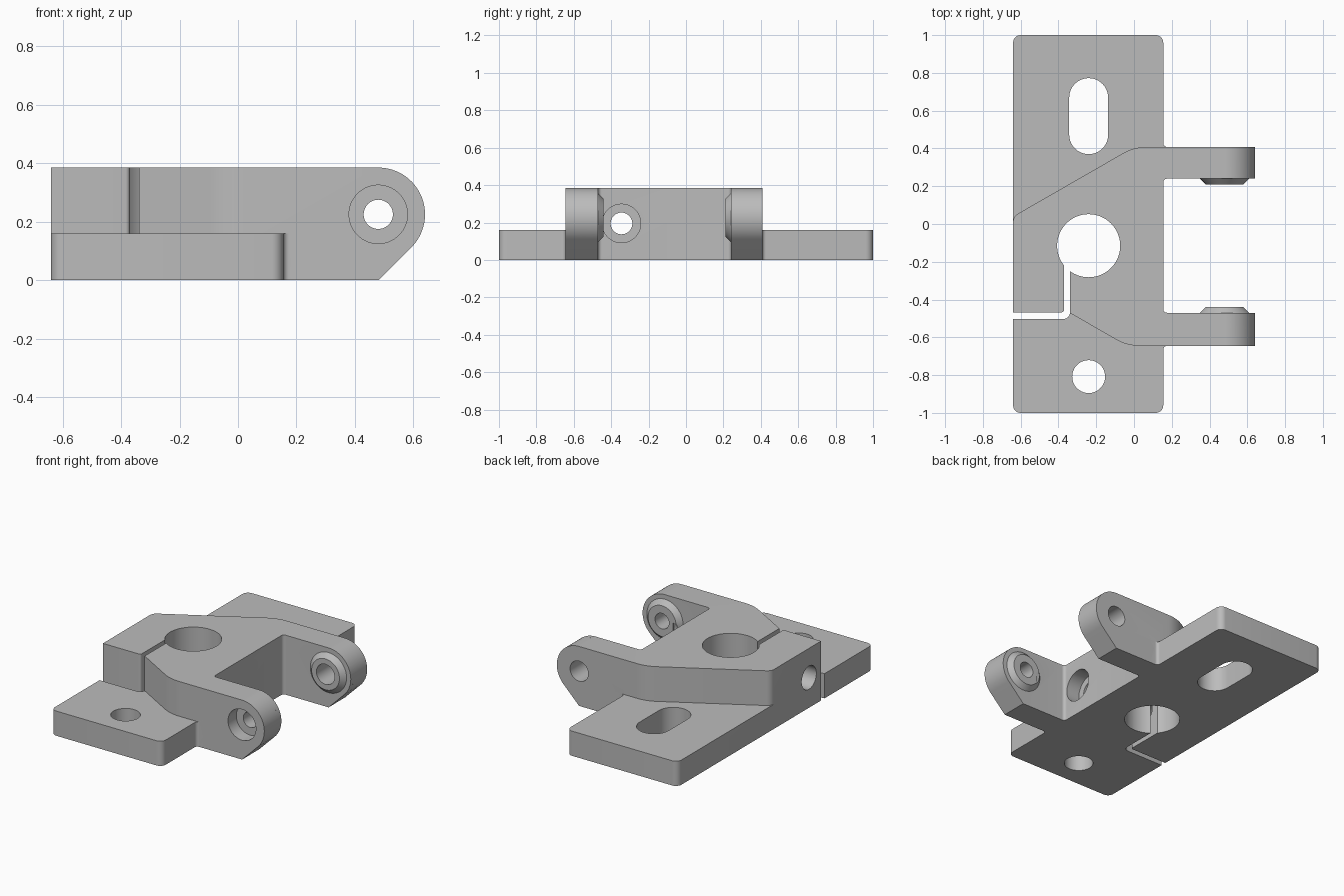
import bpy, bmesh, math
from mathutils import Vector, Matrix

if "Cube" in bpy.data.objects:
    bpy.data.objects.remove(bpy.data.objects["Cube"], do_unlink=True)

steel = bpy.data.materials.new("grey steel")
steel.use_nodes = True
steel.diffuse_color = (0.5, 0.5, 0.5, 1)
steel.node_tree.nodes["Principled BSDF"].inputs["Base Color"].default_value = (0.5, 0.5, 0.5, 1)


def rounded(corners, steps=8):
    """Outline with each (x, y, radius) corner filleted."""
    out = []
    for i, (x, y, r) in enumerate(corners):
        p = Vector((x, y))
        if r == 0:
            out.append(p)
            continue
        a = (Vector(corners[i - 1][:2]) - p).normalized()
        b = (Vector(corners[(i + 1) % len(corners)][:2]) - p).normalized()
        half = a.angle(b) / 2
        centre = p + (a + b).normalized() * r / math.sin(half)
        start = p + a * r / math.tan(half) - centre
        end = p + b * r / math.tan(half) - centre
        sweep = end.angle_signed(start)
        for k in range(steps + 1):
            out.append(centre + Matrix.Rotation(sweep * k / steps, 2) @ start)
    return out


def finish(name, bm):
    bmesh.ops.recalc_face_normals(bm, faces=bm.faces)
    mesh = bpy.data.meshes.new(name)
    bm.to_mesh(mesh)
    bm.free()
    mesh.materials.append(steel)
    obj = bpy.data.objects.new(name, mesh)
    bpy.context.collection.objects.link(obj)
    return obj


def prism(name, outline, low, high, upright=False):
    """Extrude an outline along z, or an xz outline along y when upright."""
    bm = bmesh.new()
    place = (lambda p, h: (p.x, h, p.y)) if upright else (lambda p, h: (p.x, p.y, h))
    face = bm.faces.new([bm.verts.new(place(p, low)) for p in outline])
    new = bmesh.ops.extrude_face_region(bm, geom=[face])["geom"]
    shift = Vector(place(Vector((0, 0)), high - low))
    bmesh.ops.translate(bm, vec=shift, verts=[v for v in new if isinstance(v, bmesh.types.BMVert)])
    return finish(name, bm)


def rod(name, start, end, r1, r2=None):
    """Cylinder or cone between two points."""
    start, end = Vector(start), Vector(end)
    axis = end - start
    turn = Vector((0, 0, 1)).rotation_difference(axis).to_matrix().to_4x4()
    bm = bmesh.new()
    bmesh.ops.create_cone(bm, cap_ends=True, segments=64, radius1=r1,
                          radius2=r1 if r2 is None else r2, depth=axis.length,
                          matrix=Matrix.Translation((start + end) / 2) @ turn)
    return finish(name, bm)


def combine(target, tool, operation):
    tool.hide_render = True
    mod = target.modifiers.new(operation.lower(), "BOOLEAN")
    mod.operation, mod.solver, mod.object = operation, "EXACT", tool
    bpy.context.view_layer.objects.active = target
    bpy.ops.object.modifier_apply(modifier=mod.name)
    bpy.data.objects.remove(tool, do_unlink=True)


# Raised body with two arms
bracket = prism("hinge_bracket", rounded([
    (-0.64, 0.04, 0.05), (-0.64, -0.49, 0), (-0.355, -0.49, 0), (-0.355, -0.462, 0),
    (-0.037, -0.645, 0.25), (0.7, -0.645, 0), (0.7, -0.47, 0), (0.155, -0.47, 0.02),
    (0.155, 0.24, 0.02), (0.7, 0.24, 0), (0.7, 0.408, 0), (0, 0.408, 0.25)]), 0, 0.45)

# Side profile: round arm ends with a sloping underside
px, pz, pr = 0.48, 0.225, 0.16
arc = [Vector((px + pr * math.cos(a), pz + pr * math.sin(a)))
       for a in (math.radians(-45 + 135 * k / 32) for k in range(33))]
profile = [Vector((-1, -0.1)), Vector((0.381, -0.1))] + arc + [Vector((-1, pz + pr))]
combine(bracket, prism("side_profile", profile, -1, 1, True), "INTERSECT")

# Mounting plate, with small fillets where it meets the arms
plate = prism("mounting_plate", rounded([
    (-0.64, -1, 0.04), (0.155, -1, 0.04), (0.155, -0.645, 0.02), (0.22, -0.645, 0),
    (0.22, -0.55, 0), (0.1, -0.55, 0), (0.1, 0.3, 0), (0.22, 0.3, 0),
    (0.22, 0.408, 0), (0.155, 0.408, 0.02), (0.155, 1, 0.04), (-0.64, 1, 0.04)]), 0, 0.16)
combine(bracket, plate, "UNION")

# Tapered bosses on the inner faces of the arms
for face_y, side in ((0.24, -1), (-0.47, 1)):
    combine(bracket, rod("boss", (px, face_y - side * 0.03, pz), (px, face_y + side * 0.03, pz),
                         0.16, 0.1), "UNION")

# Plate holes, main bore and clamp slit
cutters = [
    rod("main_bore", (-0.24, -0.115, -1), (-0.24, -0.115, 1), 0.167),
    rod("plate_hole", (-0.24, -0.808, -1), (-0.24, -0.808, 1), 0.087),
    prism("long_hole", rounded([(-0.343, 0.37, 0.1029), (-0.137, 0.37, 0.1029),
                                (-0.137, 0.772, 0.1029), (-0.343, 0.772, 0.1029)], 16), -1, 1),
    prism("clamp_slit", rounded([(-0.8, -0.503, 0), (-0.339, -0.503, 0.035), (-0.339, -0.2, 0),
                                 (-0.37, -0.2, 0), (-0.37, -0.468, 0.015), (-0.8, -0.468, 0)]), -1, 1),
    # Clamp screw hole: threaded side, clearance side, counterbore
    rod("clamp_thread", (-0.8, -0.345, 0.195), (-0.355, -0.345, 0.195), 0.075),
    rod("clamp_clearance", (-0.36, -0.345, 0.195), (0.3, -0.345, 0.195), 0.058),
    rod("clamp_counterbore", (0.06, -0.345, 0.195), (0.4, -0.345, 0.195), 0.103),
    # Pivot holes through the arms
    rod("front_pivot_hole", (px, -0.8, pz), (px, -0.3, pz), 0.05),
    rod("front_counterbore", (px, -0.8, pz), (px, -0.56, pz), 0.1),
    rod("back_pivot_hole", (px, 0.1, pz), (px, 0.6, pz), 0.065),
]
for cutter in cutters:
    combine(bracket, cutter, "DIFFERENCE")

# Smooth the round surfaces, keep edges sharp
bpy.ops.object.select_all(action="DESELECT")
bracket.select_set(True)
bpy.context.view_layer.objects.active = bracket
bpy.ops.object.shade_smooth_by_angle(angle=math.radians(25))
